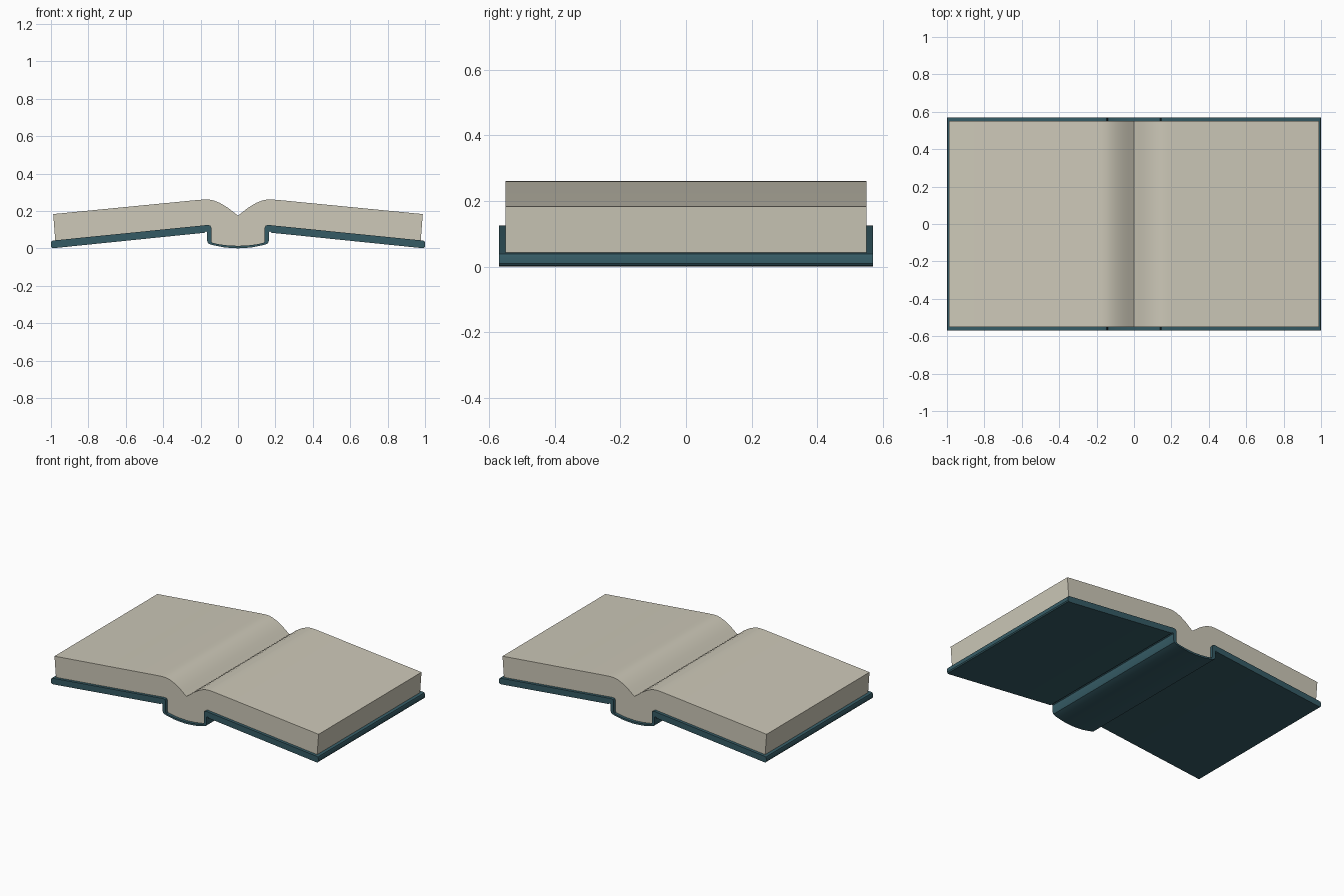
import bpy, math

if "Cube" in bpy.data.objects:
    bpy.data.objects.remove(bpy.data.objects["Cube"])

def material(name, rgb):
    m = bpy.data.materials.new(name)
    m.diffuse_color = (*rgb, 1)
    m.use_nodes = True
    m.node_tree.nodes["Principled BSDF"].inputs["Base Color"].default_value = m.diffuse_color
    return m

def extrude_profile(name, lower, upper, half_depth, mat):
    """Mirror half outlines (centre to right edge) and extrude along y."""
    right = lower + upper[::-1]              # bottom centre -> edge -> top centre
    left = [(-x, z) for x, z in right[::-1] if x > 0]
    outline = right + left
    n = len(outline)
    verts = [(x, s * half_depth, z) for s in (-1, 1) for x, z in outline]
    faces = [list(range(n)), list(range(2 * n - 1, n - 1, -1))]
    faces += [[i, i + n, (i + 1) % n + n, (i + 1) % n] for i in range(n)]
    mesh = bpy.data.meshes.new(name)
    mesh.from_pydata(verts, [], faces)
    mesh.materials.append(mat)
    obj = bpy.data.objects.new(name, mesh)
    bpy.context.collection.objects.link(obj)
    bpy.context.view_layer.objects.active = obj
    bpy.ops.object.select_all(action='DESELECT')
    obj.select_set(True)
    bpy.ops.object.shade_smooth_by_angle(angle=math.radians(35))
    return obj

teal = material("dark teal cloth", (0.036, 0.105, 0.130))
paper = material("warm grey paper", (0.61, 0.58, 0.48))

# Hard cover: rounded spine, upright hinge walls and sloping boards
cover_lower = [(0, 0), (0.04, 0.002), (0.08, 0.006), (0.12, 0.014), (0.145, 0.02),
               (0.16, 0.027), (0.165, 0.04), (0.165, 0.086), (0.172, 0.09),
               (0.18, 0.083), (0.20, 0.081), (0.985, 0.001), (0.995, 0.003), (1.0, 0.01)]
cover_upper = [(0, 0.013), (0.06, 0.016), (0.11, 0.023), (0.138, 0.03),
               (0.143, 0.04), (0.143, 0.112), (0.148, 0.121), (0.162, 0.125),
               (0.20, 0.121), (0.985, 0.042), (0.996, 0.039), (1.0, 0.03)]
extrude_profile("cover", cover_lower, cover_upper, 0.57, teal)

# Page block: rests on the boards and dips into the gutter
page_lower = [(0, 0.011), (0.06, 0.014), (0.11, 0.021), (0.14, 0.03),
              (0.146, 0.04), (0.146, 0.112), (0.152, 0.12), (0.165, 0.122),
              (0.20, 0.119), (0.977, 0.041)]
page_upper = [(0, 0.175), (0.025, 0.194), (0.05, 0.214), (0.075, 0.23), (0.10, 0.244),
              (0.125, 0.254), (0.15, 0.26), (0.175, 0.261), (0.21, 0.259), (0.988, 0.183)]
extrude_profile("page_block", page_lower, page_upper, 0.55, paper)
